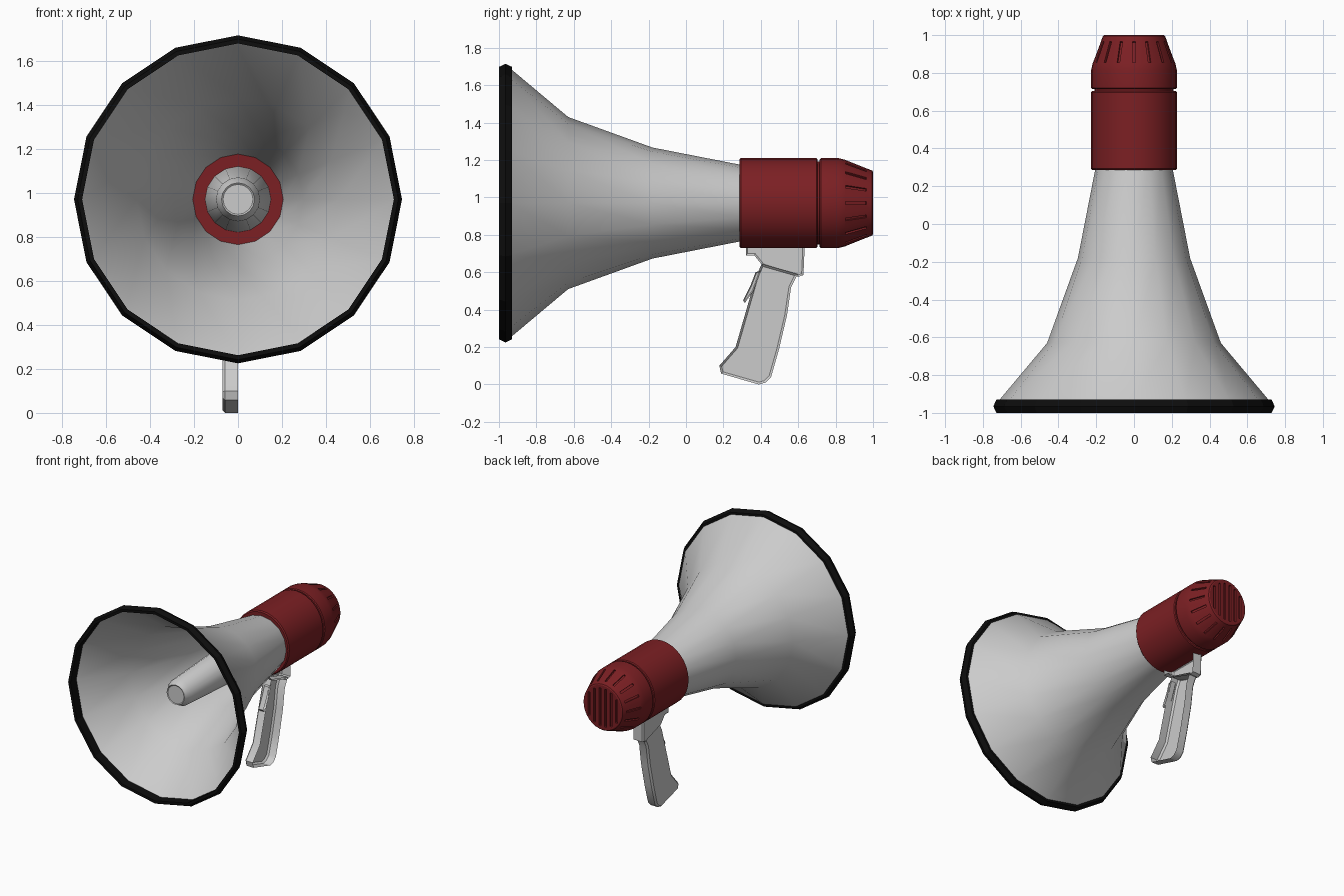
import bpy, bmesh
from math import sin, cos, pi, radians
from mathutils import Matrix

if "Cube" in bpy.data.objects:
    bpy.data.objects.remove(bpy.data.objects["Cube"])

AXIS_Z = 0.97
OVAL = 0.945  # the red housing is slightly narrower than tall


def material(name, color):
    m = bpy.data.materials.new(name)
    m.diffuse_color = (*color, 1)
    m.use_nodes = True
    m.node_tree.nodes["Principled BSDF"].inputs["Base Color"].default_value = m.diffuse_color
    return m


RED = material("red_plastic", (0.2, 0.014, 0.017))
BLACK = material("black_rubber", (0.004, 0.004, 0.004))


def finish(bm, name, mat=None, angle=32):
    bmesh.ops.recalc_face_normals(bm, faces=bm.faces)
    me = bpy.data.meshes.new(name)
    bm.to_mesh(me)
    bm.free()
    ob = bpy.data.objects.new(name, me)
    bpy.context.collection.objects.link(ob)
    if mat:
        me.materials.append(mat)
    if angle:
        bpy.ops.object.select_all(action='DESELECT')
        ob.select_set(True)
        bpy.context.view_layer.objects.active = ob
        bpy.ops.object.shade_smooth_by_angle(angle=radians(angle))
    return ob


def lathe(name, profile, sides, mat=None, closed=False, sx=1, angle=32):
    """Spin (y, radius) points around the horn axis."""
    bm = bmesh.new()
    rings = [[bm.verts.new((sx * r * sin(2 * pi * i / sides), y,
                            AXIS_Z + r * cos(2 * pi * i / sides)))
              for i in range(sides)] for y, r in profile]
    pairs = list(zip(rings, rings[1:]))
    if closed:
        pairs.append((rings[-1], rings[0]))
    for a, b in pairs:
        for i in range(sides):
            j = (i + 1) % sides
            bm.faces.new((a[i], a[j], b[j], b[i]))
    bmesh.ops.remove_doubles(bm, verts=bm.verts, dist=1e-5)
    return finish(bm, name, mat, angle)


def half_shell(name, outline, depth, bevel):
    """Half moulding from a (y, z) outline: open at x = 0, closed at x = -depth."""
    bm = bmesh.new()
    face = bm.faces.new([bm.verts.new((0, y, z)) for y, z in outline])
    ext = bmesh.ops.extrude_face_region(bm, geom=[face], use_keep_orig=True)["geom"]
    bmesh.ops.translate(bm, vec=(-depth, 0, 0),
                        verts=[v for v in ext if isinstance(v, bmesh.types.BMVert)])
    cap = [f for f in ext if isinstance(f, bmesh.types.BMFace)][0]
    edges = list(cap.edges)
    bm.faces.ensure_lookup_table()
    for f in [f for f in bm.faces if all(abs(v.co.x) < 1e-6 for v in f.verts)]:
        bm.faces.remove(f)
    bmesh.ops.bevel(bm, geom=edges, offset=bevel, segments=1, affect='EDGES')
    return finish(bm, name, None, 30)


# Flared horn, its black rim, and the inner sound tube
lathe("horn", [(-0.94, 0.72), (-0.63, 0.46), (-0.18, 0.297), (0.30, 0.203)], 16)
lathe("horn_rim", [(-1, 0.708), (-1, 0.728), (-0.965, 0.745), (-0.93, 0.728),
                   (-0.93, 0.708)], 16, BLACK, closed=True, angle=0)
lathe("inner_tube", [(0.30, 0.15), (-0.70, 0.1), (-0.735, 0.08), (-0.75, 0.075),
                     (-0.745, 0.068), (-0.745, 0)], 16)

# Red housing with a seam groove and a tapered end cap
housing = lathe("housing", [
    (0.29, 0), (0.285, 0.232), (0.293, 0.24), (0.697, 0.24), (0.703, 0.234),
    (0.703, 0.222), (0.715, 0.222), (0.715, 0.234), (0.721, 0.24), (0.815, 0.24),
    (0.85, 0.232), (0.985, 0.178), (0.995, 0.174), (1.0, 0.166), (1.0, 0)],
    32, RED, sx=OVAL)

# Cutters: radial slots on the taper and upright slots across the end
bm = bmesh.new()
base = Matrix.Translation((0, 0, AXIS_Z))
for i in range(16):
    m = (base @ Matrix.Diagonal((OVAL, 1, 1, 1)) @ Matrix.Rotation(2 * pi * i / 16, 4, 'Y')
         @ Matrix.Translation((0, 0.91, 0.209)) @ Matrix.Rotation(-0.38, 4, 'X')
         @ Matrix.Diagonal((0.015, 0.12, 0.026, 1)))
    bmesh.ops.create_cube(bm, size=1, matrix=m)
for i in range(6):
    x = (i - 2.5) * 0.046
    h = 2 * (0.145 ** 2 - x * x) ** 0.5
    bmesh.ops.create_cube(bm, size=1, matrix=Matrix.Translation((x, 1, AXIS_Z))
                          @ Matrix.Diagonal((0.016, 0.03, h, 1)))
cutter = finish(bm, "slot_cutter", None, 0)
cutter.hide_render = True
cutter.hide_viewport = True
mod = housing.modifiers.new("slots", 'BOOLEAN')
mod.operation = 'DIFFERENCE'
mod.object = cutter

# Pistol handle: mounting bracket, grip and trigger
half_shell("handle_bracket", [
    (0.32, 0.75), (0.32, 0.69), (0.365, 0.69), (0.41, 0.635), (0.60, 0.575),
    (0.628, 0.585), (0.635, 0.75)], 0.082, 0.01)
half_shell("handle_grip", [
    (0.405, 0.645), (0.375, 0.58), (0.265, 0.2), (0.178, 0.1), (0.188, 0.058),
    (0.39, 0.0), (0.425, 0.01), (0.455, 0.04), (0.497, 0.187), (0.54, 0.37),
    (0.562, 0.52), (0.598, 0.59)], 0.07, 0.012)
half_shell("trigger", [
    (0.40, 0.61), (0.372, 0.60), (0.345, 0.53), (0.305, 0.45), (0.315, 0.435),
    (0.36, 0.50)], 0.045, 0.006)
